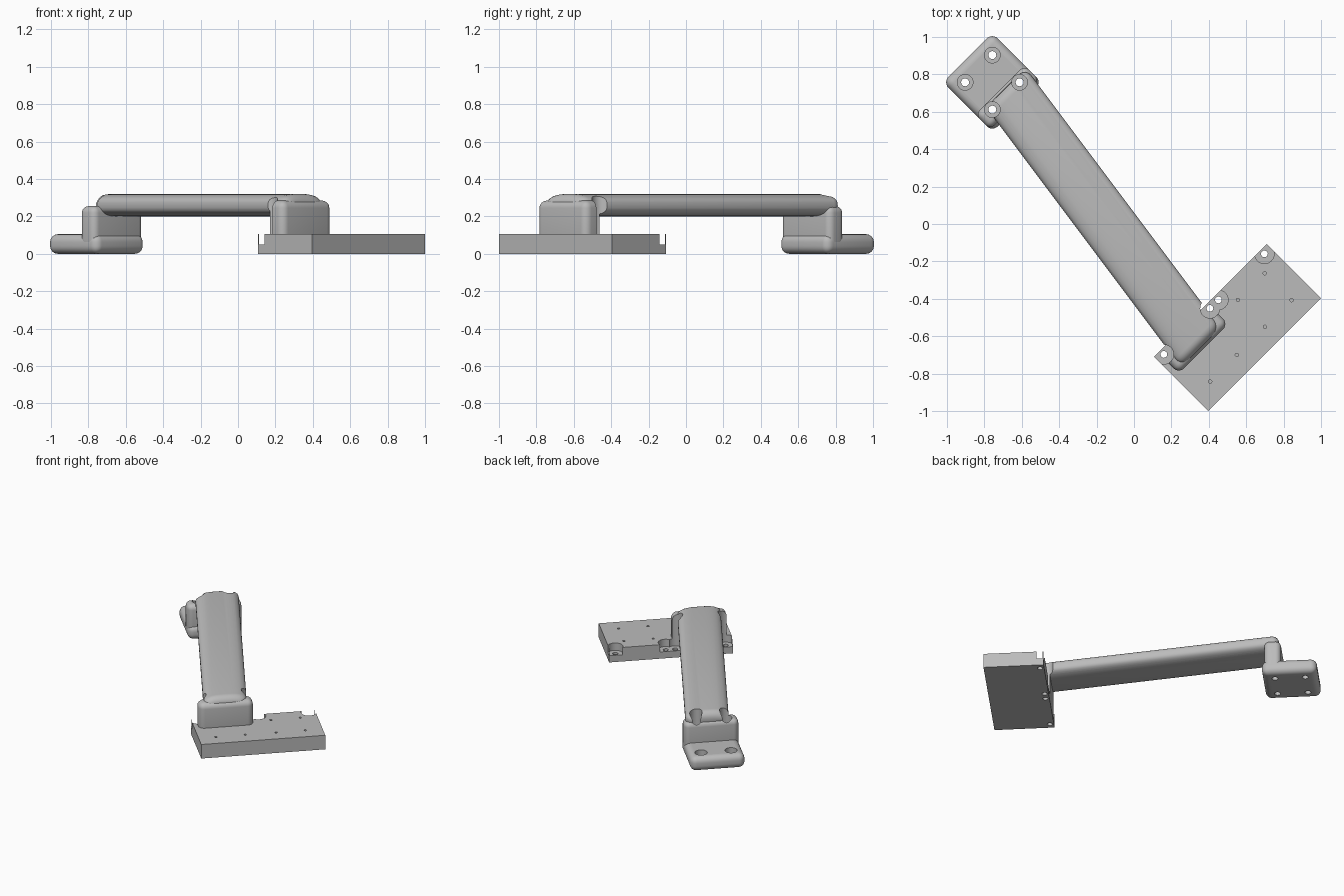
import bpy, bmesh, math
from mathutils import Vector, Matrix

cube = bpy.data.objects.get("Cube")
if cube:
    bpy.data.objects.remove(cube, do_unlink=True)

grey = bpy.data.materials.new("plain_grey")
grey.use_nodes = True
grey.diffuse_color = (0.5, 0.5, 0.5, 1)
grey.node_tree.nodes["Principled BSDF"].inputs["Base Color"].default_value = (0.5, 0.5, 0.5, 1)

# Both mounts are turned 45 degrees: u runs along them, v across them
TURN = Matrix.Rotation(math.radians(45), 4, "Z")


def add_object(name, bm):
    bmesh.ops.recalc_face_normals(bm, faces=bm.faces)
    mesh = bpy.data.meshes.new(name)
    bm.to_mesh(mesh)
    bm.free()
    mesh.materials.append(grey)
    obj = bpy.data.objects.new(name, mesh)
    bpy.context.collection.objects.link(obj)
    return obj


def box(name, u, v, z, radius=0.0):
    """Box between the given limits, with optional rounded edges."""
    bm = bmesh.new()
    bmesh.ops.create_cube(bm, size=1)
    for vert in bm.verts:
        vert.co = [lim[int(c > 0)] for c, lim in zip(vert.co, (u, v, z))]
    if radius:
        bmesh.ops.bevel(bm, geom=bm.edges[:], offset=radius, segments=6,
                        profile=0.5, affect="EDGES")
    bm.transform(TURN)
    return add_object(name, bm)


def drill(objects, u, v, radius, bottom, top):
    """Cut a round hole through the listed objects."""
    bm = bmesh.new()
    place = TURN @ Matrix.Translation((u, v, (bottom + top) / 2))
    bmesh.ops.create_cone(bm, cap_ends=True, segments=32, radius1=radius,
                          radius2=radius, depth=top - bottom, matrix=place)
    cutter = add_object("hole_cutter", bm)
    cutter.hide_render = True
    for obj in objects:
        mod = obj.modifiers.new("hole", "BOOLEAN")
        mod.operation, mod.solver, mod.object = "DIFFERENCE", "EXACT", cutter
        bpy.context.view_layer.objects.active = obj
        bpy.ops.object.modifier_apply(modifier=mod.name)
    bpy.data.objects.remove(cutter, do_unlink=True)


def bar(name, v_front, v_back, half_width, half_height, z, offset, round_end):
    """Flattened bar with soft ends cut parallel to the mounts."""
    along, side = Vector((0.6, -0.8, 0)), Vector((0.8, 0.6, 0))
    across = Vector((-1, 1, 0)).normalized()
    turns = [math.radians(a) for a in range(0, 91, 15)]
    stations = [(v_front + round_end * (1 - math.sin(t)), round_end * (1 - math.cos(t)))
                for t in reversed(turns)]
    stations += [(v_back - round_end * (1 - math.sin(t)), round_end * (1 - math.cos(t)))
                 for t in turns]
    bm, rings, count = bmesh.new(), [], 48
    for v, inset in stations:
        ring = []
        for i in range(count):
            c, s = math.cos(math.tau * i / count), math.sin(math.tau * i / count)
            a = math.copysign(abs(c) ** 0.7, c) * (half_width - inset)
            b = math.copysign(abs(s) ** 0.7, s) * (half_height - inset)
            p = side * (offset + a)
            p += along * ((v - p.dot(across)) / along.dot(across))
            ring.append(bm.verts.new((p.x, p.y, z + b)))
        rings.append(ring)
    for r0, r1 in zip(rings, rings[1:]):
        for i in range(count):
            j = (i + 1) % count
            bm.faces.new((r0[i], r0[j], r1[j], r1[i]))
    bm.faces.new(rings[0])
    bm.faces.new(rings[-1])
    return add_object(name, bm)


# Parts
front_plate = box("front_plate", (-0.427, 0.427), (-0.987, -0.578), (0, 0.105))
front_block = box("front_block", (-0.396, -0.021), (-0.735, -0.578), (0.05, 0.285), 0.04)
back_plate = box("back_plate", (-0.187, 0.187), (0.884, 1.258), (0, 0.105), 0.042)
back_block = box("back_block", (-0.187, 0.187), (0.9, 1.014), (0.03, 0.255), 0.036)
handle_bar = bar("handle_bar", -0.72, 1.0, 0.148, 0.06, 0.26, -0.111, 0.052)

# Counterbored screw holes along the back edge of the front plate
for u in (-0.38, -0.032, 0.032, 0.38):
    near = [front_plate] + ([front_block, handle_bar] if u < 0 else [])
    drill(near, u, -0.606, 0.052, 0.05, 0.5)
    drill([front_plate], u, -0.606, 0.018, -0.1, 0.2)

# Small blind holes in the front plate
for u in (-0.308, -0.106, 0.106, 0.308):
    for v in (-0.884, -0.68):
        if v < -0.8 or u > 0:
            drill([front_plate], u, v, 0.009, 0.05, 0.2)

# Counterbored screw holes through the back mount
for u in (-0.103, 0.103):
    for v in (0.968, 1.174):
        parts = [back_plate] + ([back_block, handle_bar] if v < 1 else [])
        drill(parts, u, v, 0.042, 0.05, 0.5)
        drill(parts[:2], u, v, 0.021, -0.1, 0.5)

# Smooth shading with sharp edges kept
for obj in bpy.context.selected_objects:
    obj.select_set(False)
for obj in (front_plate, front_block, back_plate, back_block, handle_bar):
    obj.select_set(True)
bpy.context.view_layer.objects.active = handle_bar
bpy.ops.object.shade_smooth_by_angle(angle=math.radians(30))
